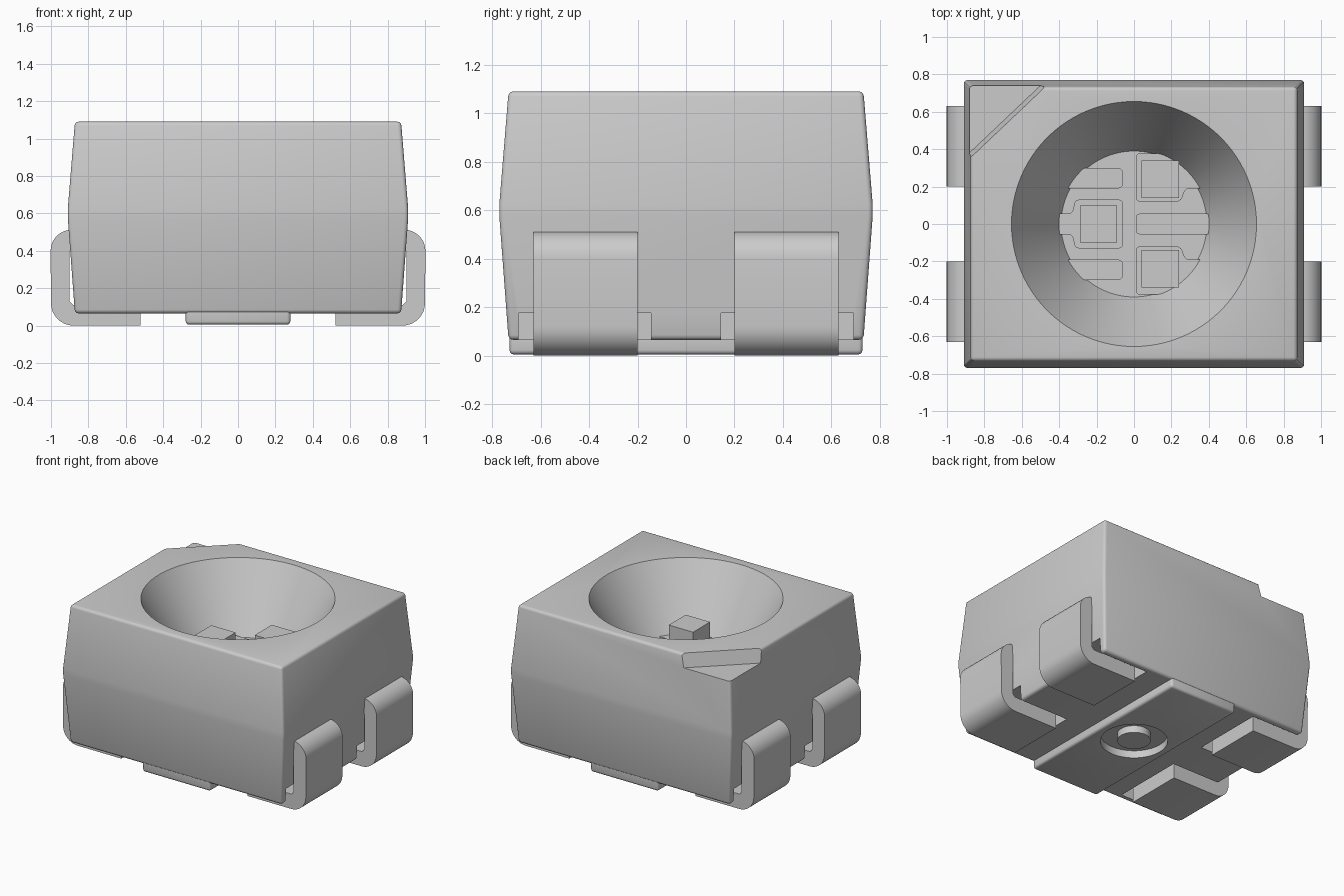
import bpy, bmesh, math
from mathutils import Matrix, Vector

if "Cube" in bpy.data.objects:
    bpy.data.objects.remove(bpy.data.objects["Cube"])

grey = bpy.data.materials.new("light grey")
grey.diffuse_color = (0.6, 0.6, 0.6, 1)
grey.use_nodes = True
grey.node_tree.nodes["Principled BSDF"].inputs["Base Color"].default_value = grey.diffuse_color


def finish(name, bm):
    bmesh.ops.recalc_face_normals(bm, faces=bm.faces)
    mesh = bpy.data.meshes.new(name)
    bm.to_mesh(mesh)
    bm.free()
    ob = bpy.data.objects.new(name, mesh)
    mesh.materials.append(grey)
    bpy.context.collection.objects.link(ob)
    return ob


def loft(name, rings, bevel=0.0, pick=None):
    """Closed solid through rings of equal point count, picked edges rounded."""
    bm = bmesh.new()
    rows = [[bm.verts.new(p) for p in ring] for ring in rings]
    n = len(rows[0])
    bm.faces.new(rows[0])
    bm.faces.new(rows[-1])
    for a, b in zip(rows, rows[1:]):
        for i in range(n):
            j = (i + 1) % n
            bm.faces.new((a[i], a[j], b[j], b[i]))
    bmesh.ops.recalc_face_normals(bm, faces=bm.faces)
    if bevel:
        edges = [e for e in bm.edges if pick is None or pick(e)]
        bmesh.ops.bevel(bm, geom=edges, offset=bevel, segments=3,
                        profile=0.5, affect='EDGES', clamp_overlap=True)
    return finish(name, bm)


def rect(x, y, z):
    return [(-x, -y, z), (x, -y, z), (x, y, z), (-x, y, z)]


def prism(name, pts, z0, z1, bevel=0.0):
    upright = lambda e: abs(e.verts[0].co.z - e.verts[1].co.z) > 1e-4
    return loft(name, [[(x, y, z) for x, y in pts] for z in (z0, z1)], bevel, upright)


def box(name, x0, x1, y0, y1, z0, z1):
    return prism(name, [(x0, y0), (x1, y0), (x1, y1), (x0, y1)], z0, z1)


def cone(name, r0, r1, z0, z1, segs=96):
    bm = bmesh.new()
    bmesh.ops.create_cone(bm, cap_ends=True, segments=segs, radius1=r0, radius2=r1,
                          depth=z1 - z0,
                          matrix=Matrix.Translation((0, 0, (z0 + z1) / 2)))
    return finish(name, bm)


def combine(ob, tool, operation):
    mod = ob.modifiers.new("cut", 'BOOLEAN')
    mod.operation, mod.object, mod.solver = operation, tool, 'EXACT'
    dg = bpy.context.evaluated_depsgraph_get()
    dg.update()
    mesh = bpy.data.meshes.new_from_object(ob.evaluated_get(dg))
    ob.modifiers.clear()
    ob.data = mesh
    bpy.data.objects.remove(tool)


def smooth(ob, degrees=30):
    bpy.ops.object.select_all(action='DESELECT')
    ob.select_set(True)
    bpy.context.view_layer.objects.active = ob
    bpy.ops.object.shade_smooth_by_angle(angle=math.radians(degrees))


def arc(cx, cz, r, a0, a1, n=8):
    angles = [math.radians(a0 + (a1 - a0) * i / n) for i in range(n + 1)]
    return [(cx + r * math.cos(a), cz + r * math.sin(a)) for a in angles]


# Housing: tapered both ways from a waist, edges rounded except at the waist
def not_waist(e):
    waist = [0.56 < v.co.z < 0.64 for v in e.verts]
    level = abs(e.verts[0].co.z - e.verts[1].co.z) < 1e-4
    return not (all(waist) and level)


body = loft("housing", [rect(0.872, 0.732, 0.065), rect(0.91, 0.77, 0.575),
                        rect(0.91, 0.77, 0.625), rect(0.872, 0.732, 1.09)],
            0.02, not_waist)

# Standing rib under the housing
rib = loft("rib", [rect(0.28, 0.728, 0.005), rect(0.28, 0.728, 0.2)], 0.018,
           lambda e: min(v.co.z for v in e.verts) < 0.01)
combine(body, rib, 'UNION')

# Reflector cup
FLOOR, TOP = 0.62, 1.09
slope = (0.655 - 0.39) / (TOP - FLOOR)
combine(body, cone("cup_cutter", 0.39, 0.655 + slope * 0.1, FLOOR, TOP + 0.1), 'DIFFERENCE')

# Step marking one corner, with a slightly leaning wall
low = [(-1.068, 0.202), (-0.308, 0.922), (-1.1, 0.95)]
high = [(-1.055, 0.18), (-0.285, 0.91), (-1.1, 0.95)]
step = loft("step_cutter", [[(x, y, 0.99) for x, y in low],
                            [(x, y, 1.10) for x, y in high]])
combine(body, step, 'DIFFERENCE')

# Pockets that the lead feet fold into
for sx in (-1, 1):
    for sy in (-1, 1):
        xs = sorted((sx * 0.47, sx * 1.1))
        ys = sorted((sy * 0.145, sy * 0.69))
        combine(body, box("pocket_cutter", *xs, *ys, -0.1, 0.175), 'DIFFERENCE')

# Round recess with a central stud underneath
combine(body, cone("recess_cutter", 0.227, 0.227, -0.1, 0.06, 64), 'DIFFERENCE')
combine(body, cone("stud", 0.113, 0.113, 0.008, 0.1, 48), 'UNION')
smooth(body)

# Four folded leads
profile = ([(0.52, 0.0)] + arc(0.88, 0.12, 0.12, -90, 0) + arc(0.89, 0.40, 0.112, 0, 90)
           + [(0.80, 0.512), (0.80, 0.41), (0.885, 0.41), (0.90, 0.395)]
           + [(0.90, 0.13), (0.88, 0.11), (0.52, 0.11)])
for sx, side in ((-1, "left"), (1, "right")):
    for sy, end in ((-1, "front"), (1, "back")):
        lead = loft(f"{side}_{end}_lead",
                    [[(sx * x, sy * y, z) for x, z in profile] for y in (0.20, 0.63)])
        smooth(lead)

# Contact pads on the cup floor
PAD = 0.64
centre_left = [(-0.42, -0.055), (-0.33, -0.055), (-0.315, -0.13), (-0.06, -0.13),
               (-0.06, 0.13), (-0.315, 0.13), (-0.33, 0.055), (-0.42, 0.055)]
centre_right = [(0.01, -0.055), (0.41, -0.055), (0.41, 0.055), (0.01, 0.055)]
finger = [(-0.37, 0.19), (-0.06, 0.19), (-0.06, 0.30), (-0.28, 0.30)]
quarter = [(0.01, 0.12), (0.25, 0.12), (0.275, 0.19), (0.37, 0.19),
           (0.30, 0.28), (0.20, 0.355), (0.13, 0.378), (0.01, 0.378)]
prism("left_centre_pad", centre_left, FLOOR - 0.02, PAD, 0.02)
prism("right_centre_pad", centre_right, FLOOR - 0.02, PAD, 0.02)
for s, end in ((-1, "front"), (1, "back")):
    prism(f"{end}_finger_pad", [(x, s * y) for x, y in finger], FLOOR - 0.02, PAD, 0.025)
    prism(f"{end}_chip_pad", [(x, s * y) for x, y in quarter], FLOOR - 0.02, PAD, 0.02)

# Three light chips
for name, cx, cy in (("left_chip", -0.19, 0), ("back_chip", 0.14, 0.24),
                     ("front_chip", 0.14, -0.24)):
    box(name, cx - 0.1, cx + 0.1, cy - 0.1, cy + 0.1, PAD - 0.005, 0.775)
